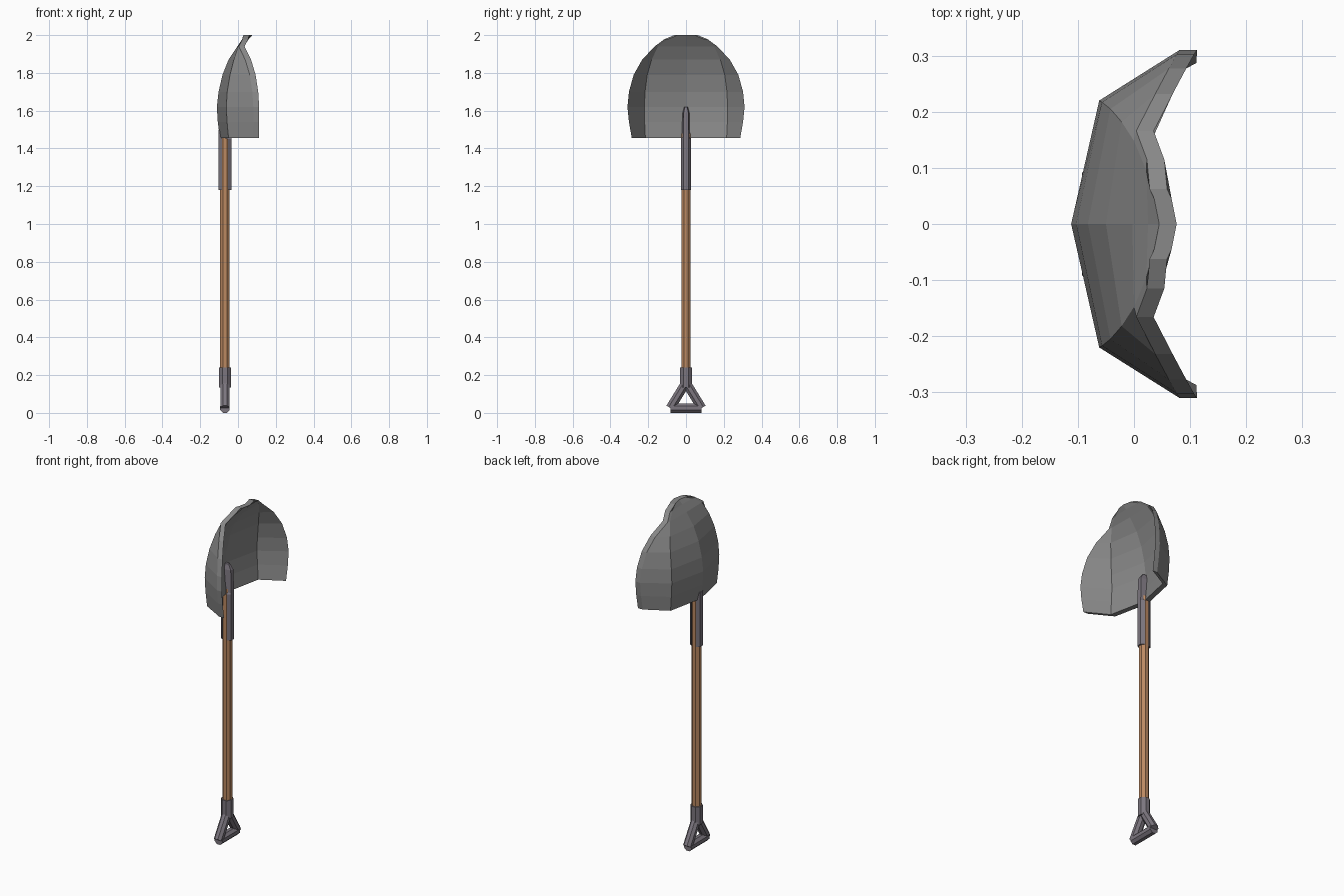
import bpy, bmesh, math
from mathutils import Vector

if "Cube" in bpy.data.objects:
    bpy.data.objects.remove(bpy.data.objects["Cube"])

AX = -0.069  # x of the shaft axis


def material(name, rgb):
    m = bpy.data.materials.new(name)
    m.diffuse_color = (*rgb, 1)
    m.use_nodes = True
    m.node_tree.nodes["Principled BSDF"].inputs["Base Color"].default_value = m.diffuse_color
    return m


WOOD = material("wood", (0.50, 0.25, 0.12))
IRON = material("iron", (0.20, 0.18, 0.21))
STEEL = material("steel", (0.25, 0.25, 0.25))


def loft(name, rings, mat):
    """Skin a list of closed, even-sided rings and cap both ends with quads."""
    bm = bmesh.new()
    rows = [[bm.verts.new(p) for p in r] for r in rings]
    n = len(rows[0])
    for a, b in zip(rows, rows[1:]):
        for i in range(n):
            j = (i + 1) % n
            bm.faces.new((a[i], a[j], b[j], b[i]))
    for r in (rows[0], rows[-1]):
        for i in range(n // 2 - 1):
            bm.faces.new((r[i], r[i + 1], r[n - 2 - i], r[n - 1 - i]))
    bmesh.ops.recalc_face_normals(bm, faces=bm.faces)
    me = bpy.data.meshes.new(name)
    bm.to_mesh(me)
    bm.free()
    me.materials.append(mat)
    ob = bpy.data.objects.new(name, me)
    bpy.context.collection.objects.link(ob)
    return ob


def bar(name, p, q, r, mat, sides=8):
    """Prism between two points."""
    p, q = Vector(p), Vector(q)
    d = (q - p).normalized()
    u = Vector((1, 0, 0))
    u = (u - d * u.dot(d)).normalized()
    v = d.cross(u)
    k = r / math.cos(math.pi / sides)
    ang = [2 * math.pi * (i + 0.5) / sides for i in range(sides)]
    ring = [(u * math.cos(a) + v * math.sin(a)) * k for a in ang]
    return loft(name, [[c + o for o in ring] for c in (p, q)], mat)


# Blade: z, spine x, crease (x, y), rim (x, y)
rows = [
    (1.455, -0.095, -0.050, 0.215, 0.080, 0.287),
    (1.540, -0.107, -0.058, 0.219, 0.081, 0.302),
    (1.620, -0.112, -0.062, 0.220, 0.081, 0.310),
    (1.700, -0.103, -0.057, 0.217, 0.076, 0.302),
    (1.790, -0.082, -0.042, 0.205, 0.062, 0.277),
    (1.870, -0.050, -0.022, 0.182, 0.038, 0.232),
    (1.940, -0.003, 0.000, 0.148, 0.004, 0.166),
    (1.978, 0.025, 0.022, 0.095, 0.023, 0.115),
    (2.000, 0.045, 0.036, 0.045, 0.028, 0.062),
]
T = 0.031  # sheet thickness
rings = []
for z, xs, xk, yk, xe, ye in rows:
    outer = [(xe, -ye, z), (xk, -yk, z), (xs, 0, z), (xk, yk, z), (xe, ye, z)]
    rings.append(outer + [(x + T, y, z) for x, y, z in reversed(outer)])
loft("blade", rings, STEEL)

# Shaft
bar("shaft", (AX, 0, 0.16), (AX, 0, 1.48), 0.025, WOOD)


# Socket straps: z, root depth, face depth, root half-width, face half-width
def strap(name, side, sections):
    loft(name, [[(AX + side * d, w, z) for d, w in
                 ((a, -wa), (b, -wb), (b, wb), (a, wa))]
                for z, a, b, wa, wb in sections], IRON)


strap("front_strap", 1, [
    (1.18, 0.016, 0.034, 0.027, 0.014),
    (1.45, 0.016, 0.034, 0.027, 0.014),
    (1.46, -0.015, 0.034, 0.027, 0.014),
    (1.59, -0.025, 0.030, 0.020, 0.012),
    (1.62, -0.025, 0.012, 0.012, 0.006)])
strap("back_strap", -1, [
    (1.18, 0.016, 0.033, 0.027, 0.014),
    (1.50, 0.016, 0.033, 0.027, 0.014)])

# Grip: ferrule, two slanted legs and a cross bar
bar("grip_ferrule", (AX, 0, 0.135), (AX, 0, 0.24), 0.031, IRON)
for s, tag in ((-1, "left"), (1, "right")):
    bar("grip_leg_" + tag, (AX, s * 0.010, 0.145), (AX, s * 0.083, 0.026), 0.024, IRON)
bar("grip_bar", (AX, -0.082, 0.025), (AX, 0.082, 0.025), 0.025, IRON)
